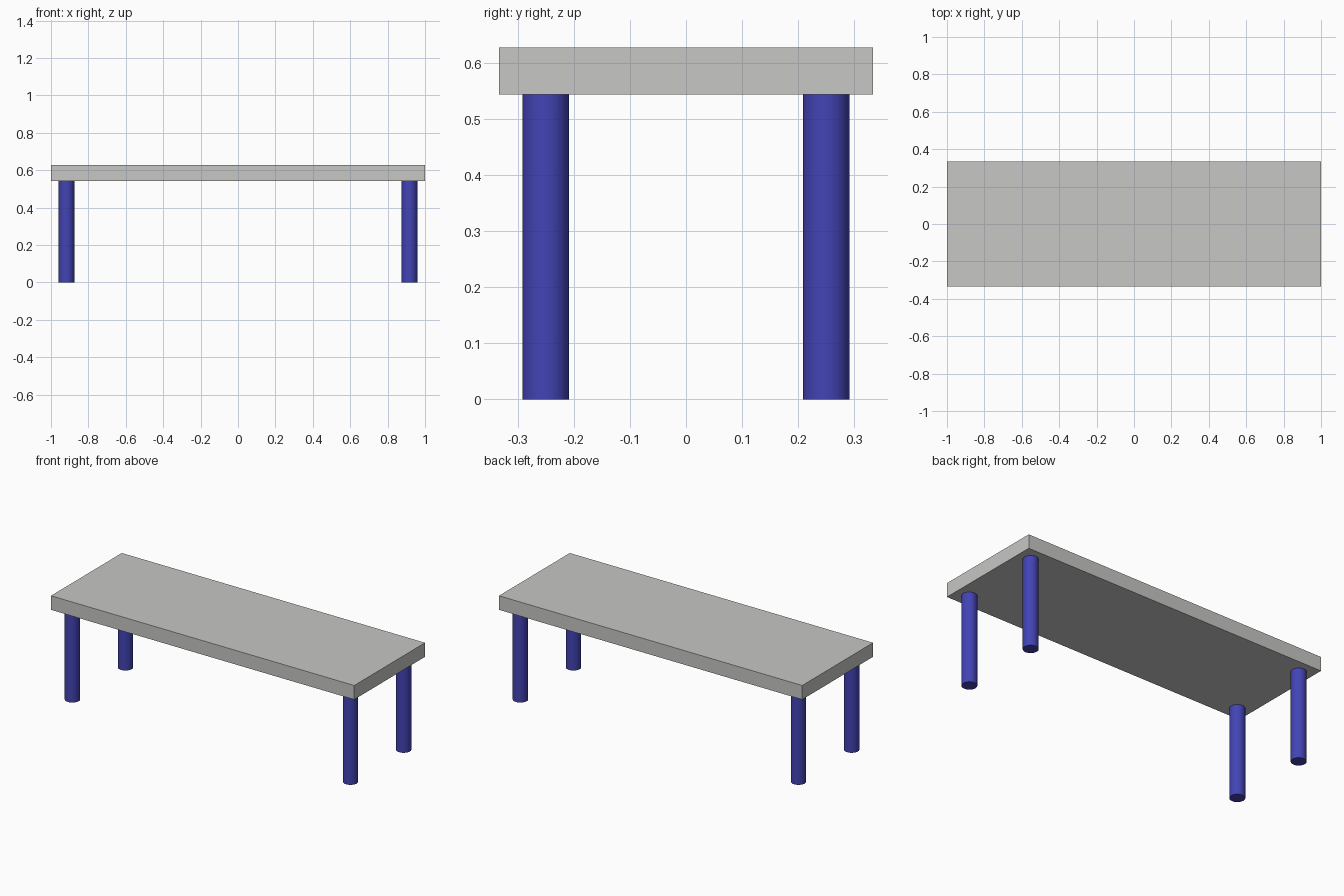
import bpy
import math

if "Cube" in bpy.data.objects:
    bpy.data.objects.remove(bpy.data.objects["Cube"])

TOP_LOW, TOP_HIGH = 0.543, 0.627


def material(name, rgb):
    m = bpy.data.materials.new(name)
    m.diffuse_color = (*rgb, 1.0)
    m.use_nodes = True
    m.node_tree.nodes["Principled BSDF"].inputs["Base Color"].default_value = m.diffuse_color
    return m


grey = material("light grey", (0.57, 0.58, 0.56))
blue = material("blue", (0.055, 0.057, 0.46))

# Table top slab
bpy.ops.mesh.primitive_cube_add(size=1, location=(0, 0, (TOP_LOW + TOP_HIGH) / 2))
top = bpy.context.object
top.name = "table_top"
top.scale = (2.0, 0.667, TOP_HIGH - TOP_LOW)
bpy.ops.object.transform_apply(location=False, rotation=False, scale=True)
top.data.materials.append(grey)

# Four round legs, one near each corner
for side, x in (("left", -0.917), ("right", 0.917)):
    for end, y in (("front", -0.25), ("back", 0.25)):
        bpy.ops.mesh.primitive_cylinder_add(
            vertices=48, radius=0.0417, depth=TOP_LOW, location=(x, y, TOP_LOW / 2))
        leg = bpy.context.object
        leg.name = f"{end}_{side}_leg"
        leg.data.materials.append(blue)
        bpy.ops.object.shade_smooth_by_angle(angle=math.radians(30))
